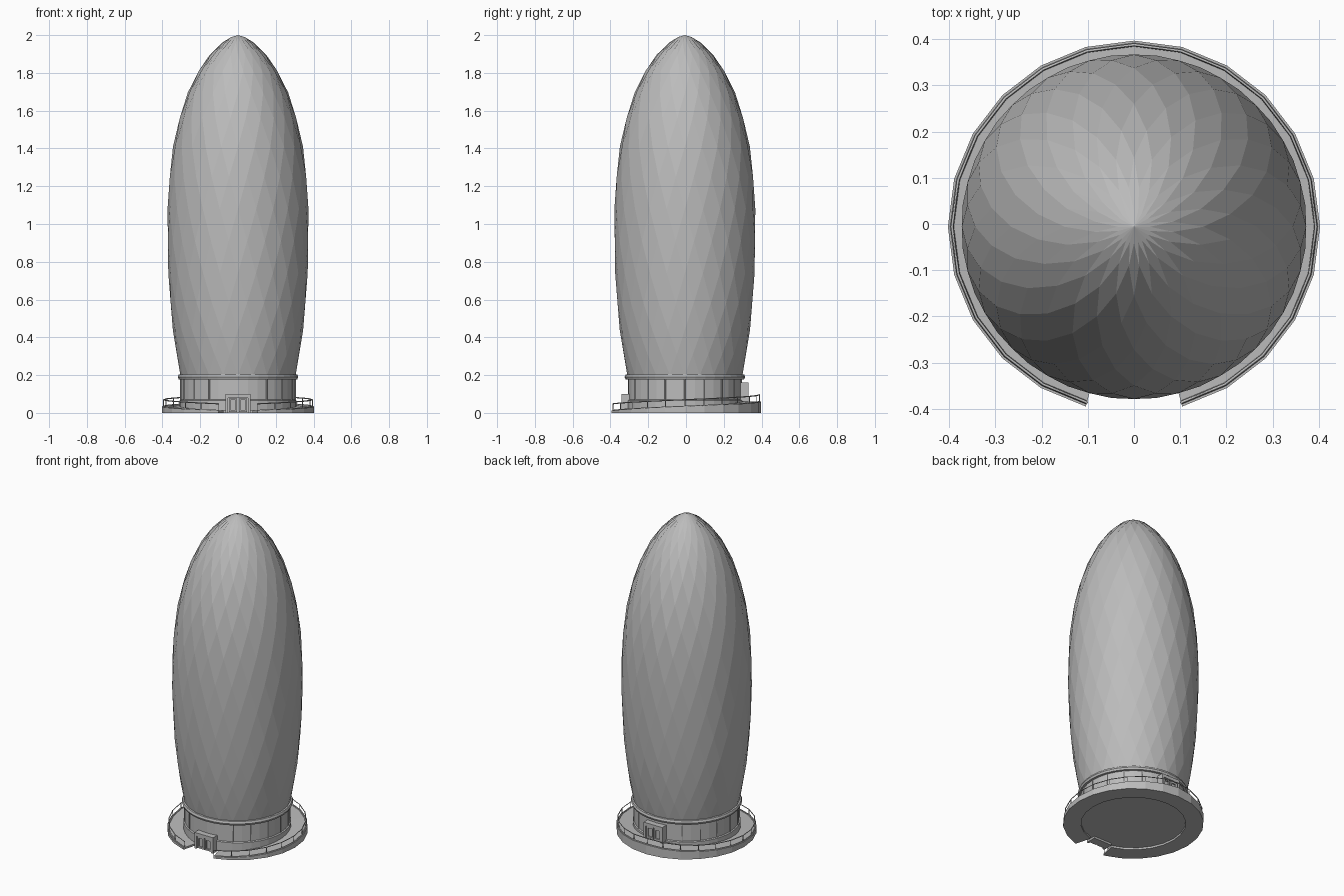
import bpy, bmesh, math
from math import sin, cos, pi, radians

cube = bpy.data.objects.get("Cube")
if cube:
    bpy.data.objects.remove(cube)

YC = -0.006          # axis of the tower
SEG = 24             # sides of the shell and the ramp

mat = bpy.data.materials.new("pale_grey")
mat.use_nodes = True
mat.diffuse_color = (0.5, 0.5, 0.5, 1)
mat.node_tree.nodes["Principled BSDF"].inputs["Base Color"].default_value = (0.5, 0.5, 0.5, 1)


def polar(r, deg, z):
    """Point at an angle measured from the front, towards +x."""
    a = radians(deg)
    return (r * sin(a), YC - r * cos(a), z)


def make(name, verts, faces):
    mesh = bpy.data.meshes.new(name)
    mesh.from_pydata(verts, [], faces)
    bm = bmesh.new()
    bm.from_mesh(mesh)
    bmesh.ops.recalc_face_normals(bm, faces=bm.faces)
    bm.to_mesh(mesh)
    bm.free()
    mesh.materials.append(mat)
    ob = bpy.data.objects.new(name, mesh)
    bpy.context.collection.objects.link(ob)
    return ob


def lathe(name, profile, n, start=0):
    verts = [polar(r, start + 360 * i / n, z) for r, z in profile for i in range(n)]
    faces = [(k * n + i, k * n + (i + 1) % n, (k + 1) * n + (i + 1) % n, (k + 1) * n + i)
             for k in range(len(profile) - 1) for i in range(n)]
    faces += [tuple(range(n)), tuple(range(len(verts) - n, len(verts)))]
    return make(name, verts, faces)


def boxes(name, items):
    """Boxes given as (x0, x1, y0, y1, z0, z1)."""
    verts, faces = [], []
    for x0, x1, y0, y1, z0, z1 in items:
        b = len(verts)
        verts += [(x, y, z) for z in (z0, z1) for x, y in ((x0, y0), (x1, y0), (x1, y1), (x0, y1))]
        faces += [tuple(b + i for i in f) for f in
                  ((0, 1, 2, 3), (4, 5, 6, 7), (0, 1, 5, 4), (1, 2, 6, 5), (2, 3, 7, 6), (3, 0, 4, 7))]
    return make(name, verts, faces)


def tubes(name, paths, radius):
    cu = bpy.data.curves.new(name, "CURVE")
    cu.dimensions = "3D"
    cu.bevel_depth = radius
    cu.bevel_resolution = 0
    cu.use_fill_caps = True
    for path in paths:
        sp = cu.splines.new("POLY")
        sp.points.add(len(path) - 1)
        for p, co in zip(sp.points, path):
            p.co = (*co, 1)
    cu.materials.append(mat)
    ob = bpy.data.objects.new(name, cu)
    bpy.context.collection.objects.link(ob)


# Tall shell of staggered diamond panels
rings = [(0.305, 0.2), (0.325, 0.31), (0.345, 0.44), (0.359, 0.58), (0.369, 0.74), (0.374, 0.91),
         (0.373, 1.08), (0.364, 1.25), (0.344, 1.41), (0.311, 1.56), (0.266, 1.695),
         (0.210, 1.81), (0.150, 1.895), (0.085, 1.96), (0.035, 1.99)]
verts = [polar(r, (i + 0.5 * (k % 2)) * 360 / SEG, z)
         for k, (r, z) in enumerate(rings) for i in range(SEG)]
verts.append((0, YC, 2.0))
faces = [tuple(range(SEG))]
last = len(rings) - 1


def at(k, i):
    return k * SEG + i % SEG


for k in range(last + 1):
    odd = k % 2
    for i in range(SEG):
        low, top = at(k - 1, i + odd), at(k + 1, i + odd)
        if k == 0:
            faces.append((at(k, i), at(k, i + 1), top))
        elif k == last:
            faces.append((low, at(k, i + 1), len(verts) - 1, at(k, i)))
        else:
            faces.append((low, at(k, i + 1), top, at(k, i)))
make("diamond_shell", verts, faces)

# Drum under the shell, with its collar, foot band and mullions
lathe("drum_wall", [(0.302, 0.012), (0.302, 0.19)], 36)
lathe("drum_collar", [(0.30, 0.176), (0.314, 0.178), (0.319, 0.19), (0.314, 0.203), (0.30, 0.205)], 36)
lathe("drum_foot_band", [(0.309, 0.012), (0.309, 0.066), (0.302, 0.07)], 36)
tubes("drum_mullions", [[polar(0.303, a, 0.068), polar(0.303, a, 0.18)]
                        for a in range(30, 331, 20) if a != 170 and a != 190], 0.0035)


# Curved ramp climbing from the front on both sides to the rear
def ramp_z(deg):
    return 0.012 + 0.048 * (min(deg, 360 - deg) - 15) / 165


step = 360 / SEG
angles = [step * i for i in range(1, SEG)]
R_OUT, R_IN = 0.403, 0.30
verts, faces = [], []
for a in angles:
    verts += [polar(R_IN, a, 0), polar(R_OUT, a, 0),
              polar(R_OUT, a, ramp_z(a)), polar(R_IN, a, ramp_z(a))]
for k in range(len(angles) - 1):
    for j in range(4):
        m = (j + 1) % 4
        faces.append((4 * k + j, 4 * k + m, 4 * k + 4 + m, 4 * k + 4 + j))
faces += [(0, 1, 2, 3), tuple(range(len(verts) - 4, len(verts)))]
make("curved_ramp", verts, faces)

# Handrail with posts along the outer edge of the ramp
R_RAIL = 0.394
tubes("handrail", [[polar(R_RAIL, a, ramp_z(a) + 0.036) for a in angles]], 0.003)
tubes("rail_posts", [[polar(R_RAIL, a, ramp_z(a) - 0.004), polar(R_RAIL, a, ramp_z(a) + 0.036)]
                     for a in angles], 0.0025)
# Low kerb under the rail
tubes("ramp_kerb", [[polar(R_RAIL, a, ramp_z(a)) for a in angles]], 0.004)


# Double doors: one at ground level in front, one at the top of the ramp behind
def doorway(name, side, z):
    def slab(x0, x1, d0, d1, z0, z1):
        y0, y1 = sorted((YC + side * d0, YC + side * d1))
        return (x0, x1, y0, y1, z + z0, z + z1)
    boxes(name + "_frame", [slab(-0.065, -0.052, 0.27, 0.336, 0, 0.1),
                            slab(0.052, 0.065, 0.27, 0.336, 0, 0.1),
                            slab(-0.052, 0.052, 0.27, 0.336, 0.08, 0.1),
                            slab(-0.052, 0.052, 0.27, 0.322, 0, 0.08)])
    leaf = []
    for x0 in (-0.048, 0.004):
        x1 = x0 + 0.044
        leaf += [slab(x0, x0 + 0.008, 0.32, 0.33, 0.004, 0.077),
                 slab(x1 - 0.008, x1, 0.32, 0.33, 0.004, 0.077),
                 slab(x0 + 0.008, x1 - 0.008, 0.32, 0.33, 0.067, 0.077),
                 slab(x0 + 0.008, x1 - 0.008, 0.32, 0.33, 0.004, 0.014)]
    boxes(name + "_leaves", leaf)


doorway("front_door", -1, 0)
doorway("rear_door", 1, 0.06)
